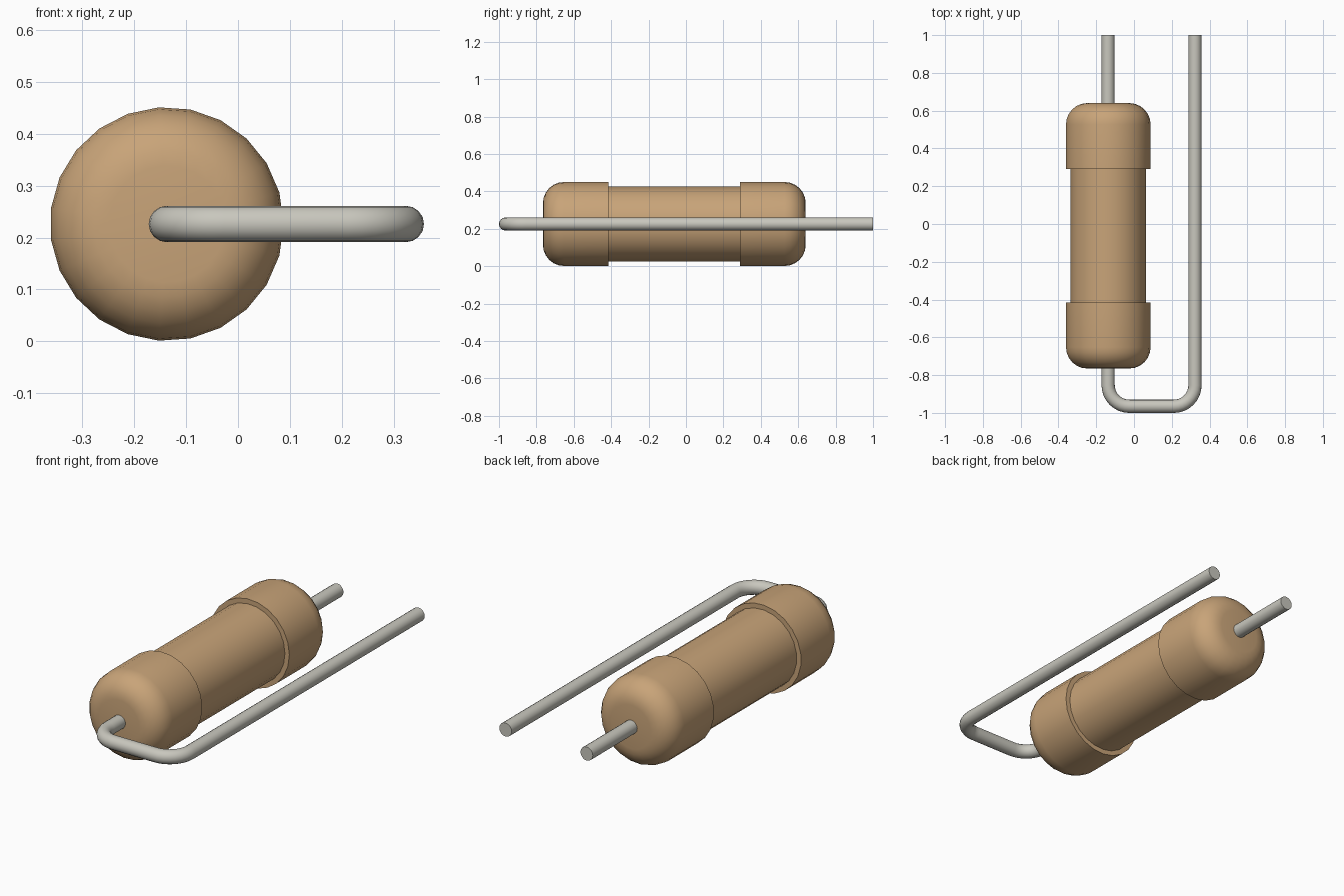
import bpy
import bmesh
from math import pi, sin, cos, radians
from mathutils import Vector

cube = bpy.data.objects.get("Cube")
if cube:
    bpy.data.objects.remove(cube, do_unlink=True)

AXIS_X, AXIS_Z = -0.137, 0.226   # body axis
RETURN_X = 0.323                 # returning lead
SIDES = 23


def make_material(name, rgb, roughness):
    mat = bpy.data.materials.new(name)
    mat.use_nodes = True
    mat.diffuse_color = (*rgb, 1)
    bsdf = mat.node_tree.nodes["Principled BSDF"]
    bsdf.inputs["Base Color"].default_value = (*rgb, 1)
    bsdf.inputs["Roughness"].default_value = roughness
    return mat


def smooth(obj):
    bpy.ops.object.select_all(action="DESELECT")
    obj.select_set(True)
    bpy.context.view_layer.objects.active = obj
    bpy.ops.object.shade_smooth_by_angle(angle=radians(30))


def arc(cx, cy, r, start, end, steps):
    angles = [radians(start + (end - start) * i / steps) for i in range(steps + 1)]
    return [(cx + r * cos(a), cy + r * sin(a)) for a in angles]


def lathe(name, profile, mat):
    """Spin (radius, y) points around the y axis and close both ends."""
    bm = bmesh.new()
    rings = [[bm.verts.new((r * cos(2 * pi * i / SIDES), y, r * sin(2 * pi * i / SIDES)))
              for i in range(SIDES)] for r, y in profile]
    for a, b in zip(rings, rings[1:]):
        for i in range(SIDES):
            j = (i + 1) % SIDES
            bm.faces.new((a[i], a[j], b[j], b[i]))
    bm.faces.new(rings[0])
    bm.faces.new(rings[-1])
    bmesh.ops.recalc_face_normals(bm, faces=bm.faces)
    mesh = bpy.data.meshes.new(name)
    bm.to_mesh(mesh)
    bm.free()
    obj = bpy.data.objects.new(name, mesh)
    obj.location = (AXIS_X, 0, AXIS_Z)
    bpy.context.collection.objects.link(obj)
    mesh.materials.append(mat)
    smooth(obj)
    return obj


def wire(name, path, radius, mat):
    """Round wire along (x, y) points at the height of the body axis."""
    curve = bpy.data.curves.new(name, "CURVE")
    curve.dimensions = "3D"
    curve.bevel_depth = radius
    curve.bevel_resolution = 6
    curve.use_fill_caps = True
    spline = curve.splines.new("POLY")
    spline.points.add(len(path) - 1)
    for point, (x, y) in zip(spline.points, path):
        point.co = (x, y, AXIS_Z, 1)
    obj = bpy.data.objects.new(name, curve)
    bpy.context.collection.objects.link(obj)
    bpy.ops.object.select_all(action="DESELECT")
    obj.select_set(True)
    bpy.context.view_layer.objects.active = obj
    bpy.ops.object.convert(target="MESH")
    obj = bpy.context.view_layer.objects.active
    obj.data.materials.clear()
    obj.data.materials.append(mat)
    smooth(obj)


tan = make_material("tan ceramic", (0.58, 0.37, 0.19), 0.6)
metal = make_material("grey metal", (0.58, 0.57, 0.51), 0.5)

# Body: rounded end caps joined by a narrower barrel
half, cap, round_r = 0.7025, 0.3525, 0.113
end = arc(0.225 - round_r, half - round_r, round_r, 0, 90, 6)
right_end = [(0.2, cap), (0.225, cap)] + end
profile = [(r, -y) for r, y in reversed(right_end)] + right_end
body = lathe("resistor_body", profile, tan)
body.location.y = -0.0625

# Lead: through the body, two bends in front, back along the side
bend, front = 0.112, -0.965
path = ([(AXIS_X, 1)]
        + arc(AXIS_X + bend, front + bend, bend, 180, 270, 8)
        + arc(RETURN_X - bend, front + bend, bend, 270, 360, 8)
        + [(RETURN_X, 1)])
wire("wire_lead", path, 0.035, metal)
